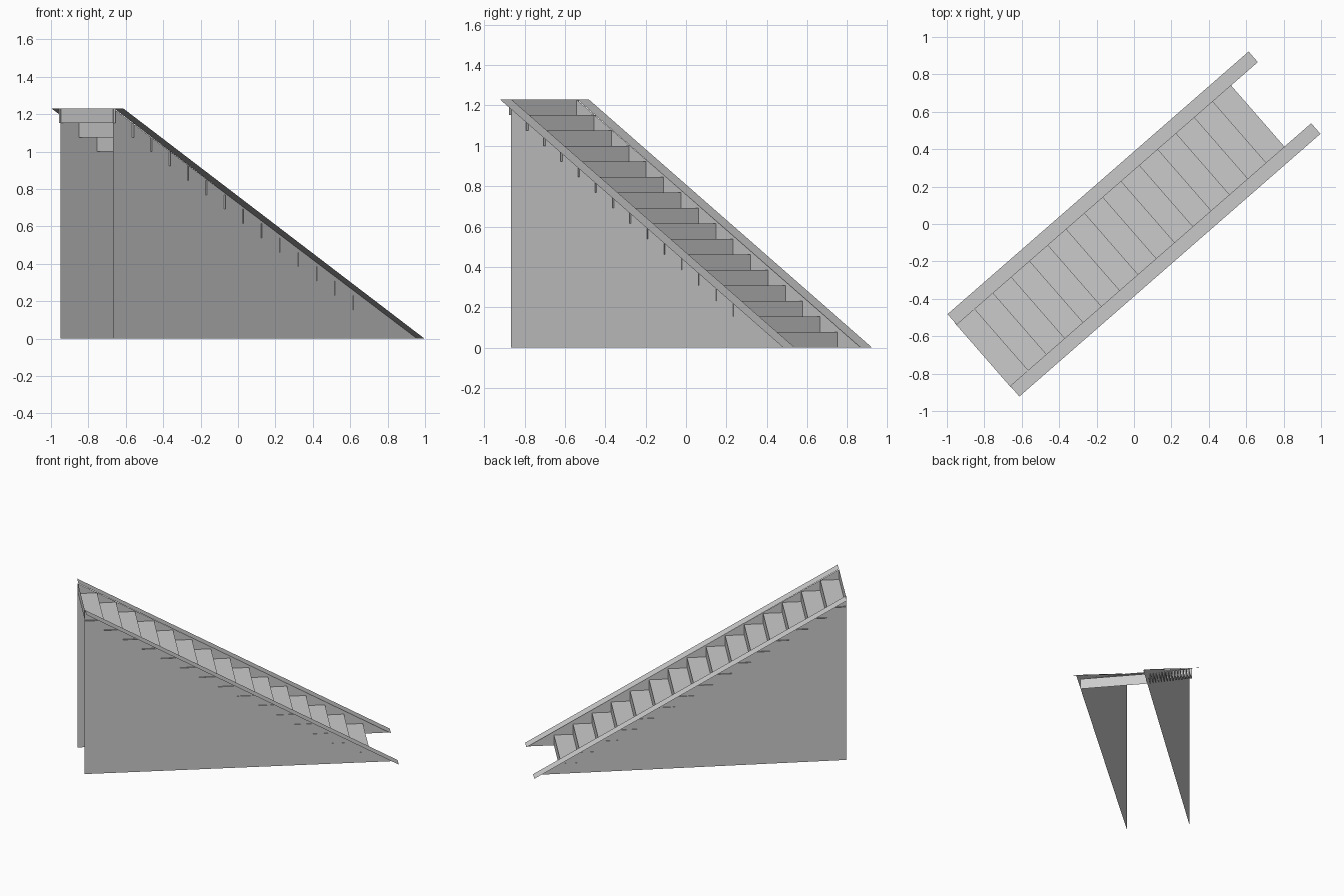
import bpy
import math
from mathutils import Matrix

cube = bpy.data.objects.get("Cube")
if cube:
    bpy.data.objects.remove(cube, do_unlink=True)

# One plain grey for the whole staircase
grey = bpy.data.materials.new("plain grey")
grey.use_nodes = True
colour = (0.6, 0.6, 0.6, 1)
grey.diffuse_color = colour
grey.node_tree.nodes["Principled BSDF"].inputs["Base Color"].default_value = colour

# The flight runs diagonally: local x points down the stairs
TURN = Matrix.Rotation(math.radians(41.1), 4, "Z")
HEIGHT = 1.23
COUNT = 16
RISE = HEIGHT / COUNT
FIRST, LAST = 0.878, -1.07
GOING = (FIRST - LAST) / (COUNT - 1)
HALF = 0.23
END = 1.068


def sheet(name, points, faces):
    mesh = bpy.data.meshes.new(name)
    mesh.from_pydata([TURN @ Matrix.Translation(p).translation for p in points], [], faces)
    mesh.materials.append(grey)
    obj = bpy.data.objects.new(name, mesh)
    bpy.context.collection.objects.link(obj)
    return obj


# Steps: one folded sheet of risers and treads
profile = []
for i in range(COUNT):
    x = FIRST - i * GOING
    profile += [(x, i * RISE), (x, (i + 1) * RISE)]
points = [(x, y, z) for x, z in profile for y in (-HALF, HALF)]
faces = [(2 * i, 2 * i + 1, 2 * i + 3, 2 * i + 2) for i in range(len(profile) - 1)]
sheet("steps", points, faces)

for side, label in ((-1, "right"), (1, "left")):
    # Triangular side wall, drawn in slightly at the high end
    top, low = side * 0.215, side * 0.231
    sheet(label + "_side_wall",
          [(-1.073, top, 0), (END, low, 0), (-1.073, top, HEIGHT)],
          [(0, 1, 2) if side < 0 else (2, 1, 0)])

    # Flat sloping rail that caps the wall
    a, b = sorted((side * 0.217, side * 0.292))
    sheet(label + "_rail",
          [(-END, a, HEIGHT), (END, a, 0), (END, b, 0), (-END, b, HEIGHT)],
          [(0, 1, 2, 3)])
